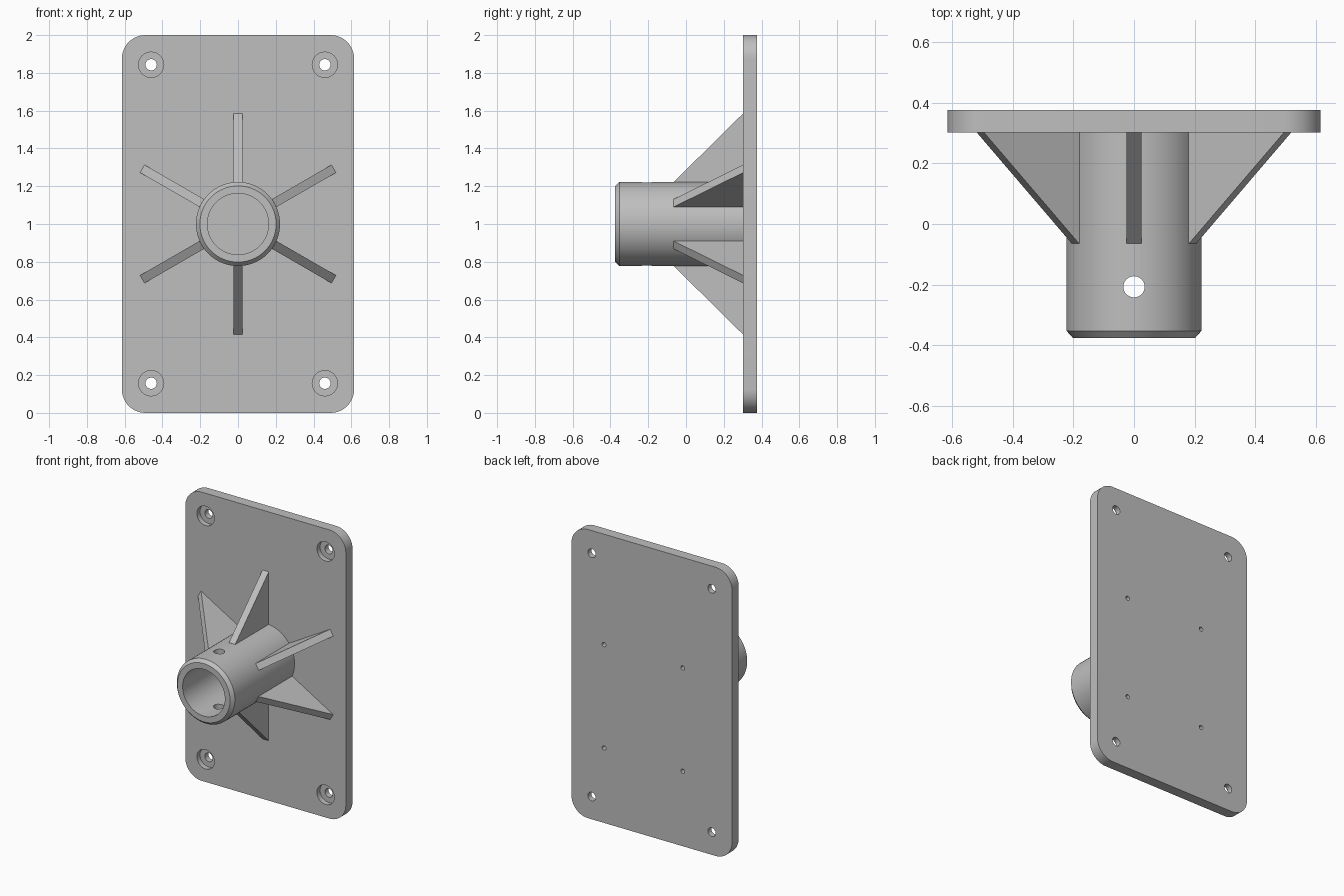
import bpy, bmesh
from math import sin, cos, pi, radians
from mathutils import Matrix, Vector

if "Cube" in bpy.data.objects:
    bpy.data.objects.remove(bpy.data.objects["Cube"])

CZ = 1.0                      # height of the socket axis
FRONT, BACK = 0.302, 0.375    # plate faces along y

grey = bpy.data.materials.new("plain grey")
grey.diffuse_color = (0.52, 0.52, 0.52, 1)
grey.use_nodes = True
grey.node_tree.nodes["Principled BSDF"].inputs["Base Color"].default_value = grey.diffuse_color


def make(name, bm):
    bmesh.ops.recalc_face_normals(bm, faces=bm.faces[:])
    mesh = bpy.data.meshes.new(name)
    bm.to_mesh(mesh)
    bm.free()
    mesh.materials.append(grey)
    ob = bpy.data.objects.new(name, mesh)
    bpy.context.collection.objects.link(ob)
    return ob


def prism(name, points, offset):
    """Extrude a closed outline by an offset vector."""
    bm = bmesh.new()
    face = bm.faces.new([bm.verts.new(p) for p in points])
    new = bmesh.ops.extrude_face_region(bm, geom=[face])["geom"]
    bmesh.ops.translate(bm, vec=offset,
                        verts=[g for g in new if isinstance(g, bmesh.types.BMVert)])
    return make(name, bm)


def hole_cutter(x, z, r, y0, y1, n=32):
    ring = [(x + r * cos(2 * pi * i / n), y0, z + r * sin(2 * pi * i / n)) for i in range(n)]
    return prism("hole_cutter", ring, (0, y1 - y0, 0))


def cut(ob, cutters):
    for c in cutters:
        mod = ob.modifiers.new("hole", "BOOLEAN")
        mod.operation, mod.solver, mod.object = "DIFFERENCE", "EXACT", c
    dg = bpy.context.evaluated_depsgraph_get()
    mesh = bpy.data.meshes.new_from_object(ob.evaluated_get(dg))
    ob.modifiers.clear()
    ob.data = mesh
    for c in cutters:
        bpy.data.objects.remove(c)


def smooth(ob):
    bpy.ops.object.select_all(action="DESELECT")
    ob.select_set(True)
    bpy.context.view_layer.objects.active = ob
    bpy.ops.object.shade_smooth_by_angle(angle=radians(30))


# Mounting plate with rounded corners
R, W = 0.125, 0.615
outline = []
for k, (sx, sz) in enumerate([(1, 1), (-1, 1), (-1, -1), (1, -1)]):
    for i in range(13):
        a = (k + i / 12) * pi / 2
        outline.append((sx * (W - R) + R * cos(a), FRONT, 1 + sz * (1 - R) + R * sin(a)))
plate = prism("mounting_plate", outline, (0, BACK - FRONT, 0))

# Counterbored corner holes, and small blind holes in the back
cutters = []
for sx in (-1, 1):
    for sz in (-1, 1):
        x, z = sx * 0.46, 1 + sz * 0.843
        cutters.append(hole_cutter(x, z, 0.03, FRONT - 0.1, BACK + 0.1))
        cutters.append(hole_cutter(x, z, 0.067, FRONT - 0.1, FRONT + 0.035))
        cutters.append(hole_cutter(0.064 + sx * 0.302, 0.877 + sz * 0.358,
                                   0.015, BACK - 0.05, BACK + 0.1, 20))
cut(plate, cutters)
smooth(plate)

# Socket tube: lathe a closed wall section around the y axis
N = 64
section = [(0.162, -0.375), (0.202, -0.375), (0.2225, -0.352), (0.2225, FRONT), (0.162, FRONT)]
bm = bmesh.new()
rings = [[bm.verts.new((r * cos(2 * pi * i / N), y, CZ + r * sin(2 * pi * i / N)))
          for i in range(N)] for r, y in section]
for a, b in zip(rings, rings[1:] + rings[:1]):
    for i in range(N):
        j = (i + 1) % N
        bm.faces.new((a[i], a[j], b[j], b[i]))
tube = make("socket_tube", bm)

# Vertical pin hole through both tube walls
pin = prism("pin_cutter", [(0.035 * cos(2 * pi * i / 32), -0.207 + 0.035 * sin(2 * pi * i / 32),
                            CZ - 0.4) for i in range(32)], (0, 0, 0.8))
cut(tube, [pin])
smooth(tube)

# Six triangular ribs around the tube
T = 0.048
profile = [(0.215, -0.065), (0.2225, -0.065), (0.585, FRONT), (0.215, FRONT)]
for k in range(6):
    a = radians(30 + 60 * k)
    radial, side = Vector((cos(a), 0, sin(a))), Vector((-sin(a), 0, cos(a)))
    pts = [radial * r + Vector((0, y, CZ)) - side * T / 2 for r, y in profile]
    prism(f"support_rib_{k + 1}", pts, side * T)
